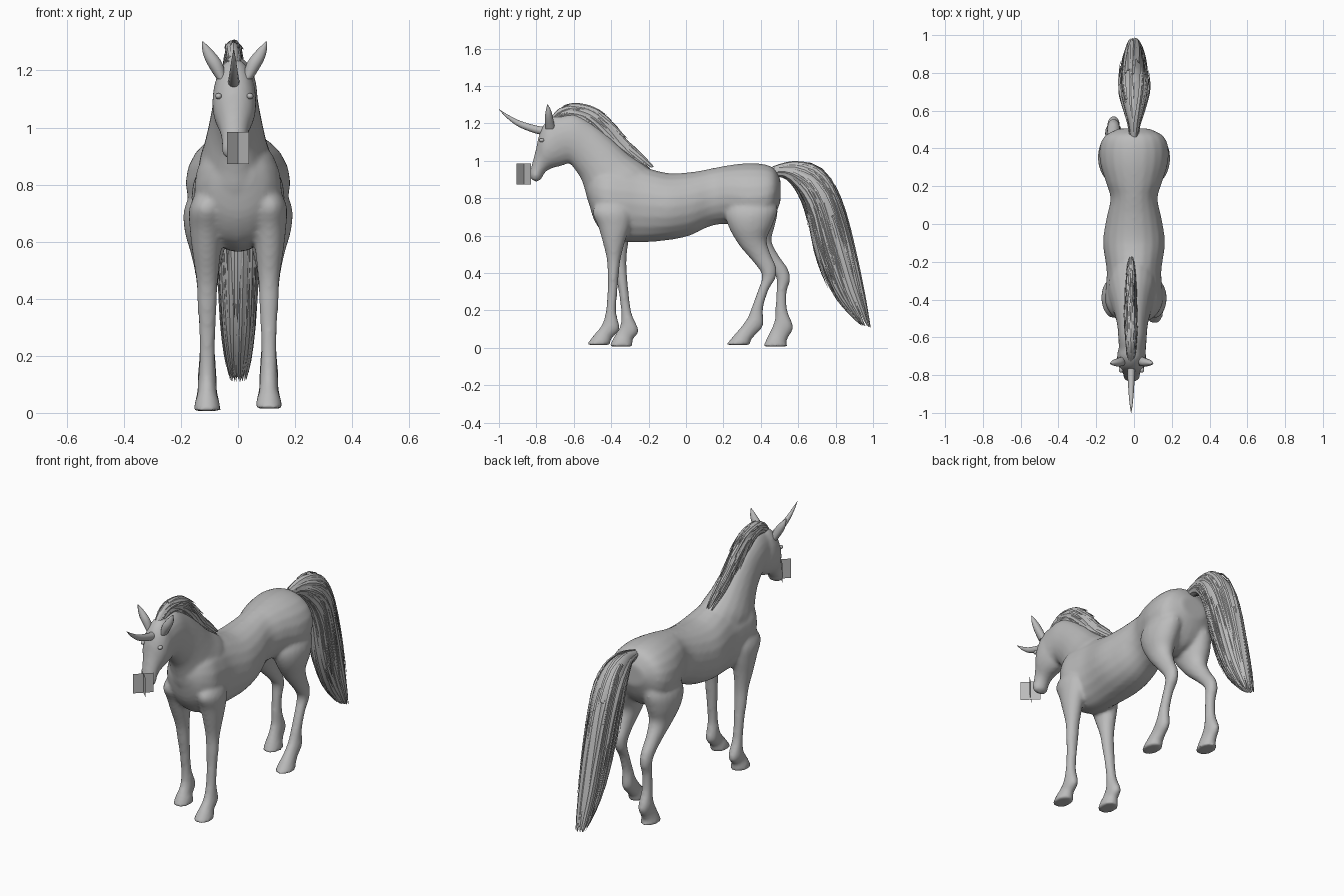
import bpy, bmesh, math, random
from mathutils import Vector

cube = bpy.data.objects.get("Cube")
if cube:
    bpy.data.objects.remove(cube, do_unlink=True)

random.seed(4)
grey = bpy.data.materials.new("plain grey")
grey.use_nodes = True
grey.diffuse_color = (0.5, 0.5, 0.5, 1)
grey.node_tree.nodes["Principled BSDF"].inputs["Base Color"].default_value = grey.diffuse_color


# A section row is (y, z) of one rim, (y, z) of the opposite rim, half width in x, centre x
def section(rows, s):
    """Catmull-Rom blend of the section rows at position s."""
    i = min(int(s), len(rows) - 2)
    t = s - i
    a, b, c, d = (rows[min(max(k, 0), len(rows) - 1)] for k in range(i - 1, i + 3))
    return [q + 0.5 * t * (r - p + t * (2*p - 5*q + 4*r - e + t * (3*(q - r) + e - p)))
            for p, q, r, e in zip(a, b, c, d)]


def surface(rows, s, angle, scale=1.0):
    """Point on the swept ellipse; angle 0 is the first rim."""
    ya, za, yb, zb, w, x = section(rows, s)
    c, n = scale * math.cos(angle) / 2, scale * math.sin(angle)
    return Vector((x + w * n, (ya + yb) / 2 + (ya - yb) * c, (za + zb) / 2 + (za - zb) * c))


def skin(bm, rings):
    """Bridge rings of points into a closed tube."""
    rings = [[bm.verts.new(p) for p in ring] for ring in rings]
    n = len(rings[0])
    for r, q in zip(rings, rings[1:]):
        for i in range(n):
            bm.faces.new((r[i], r[(i + 1) % n], q[(i + 1) % n], q[i]))
    bm.faces.new(rings[0][::-1])
    bm.faces.new(rings[-1])


def loft(bm, rows, sides=20, steps=4, scale=1.0):
    count = (len(rows) - 1) * steps
    skin(bm, [[surface(rows, k / steps, math.tau * i / sides, scale) for i in range(sides)]
              for k in range(count + 1)])


def at_x(rows, x):
    return [tuple(r[:5]) + (r[5] if len(r) > 5 else x,) for r in rows]


def finish(name, bm, angle=40):
    bmesh.ops.recalc_face_normals(bm, faces=bm.faces)
    mesh = bpy.data.meshes.new(name)
    bm.to_mesh(mesh)
    bm.free()
    mesh.materials.append(grey)
    obj = bpy.data.objects.new(name, mesh)
    bpy.context.collection.objects.link(obj)
    bpy.ops.object.select_all(action='DESELECT')
    obj.select_set(True)
    bpy.context.view_layer.objects.active = obj
    bpy.ops.object.shade_smooth_by_angle(angle=math.radians(angle))
    return obj


torso = [(-.53, .88, -.52, .78, .05), (-.49, .95, -.49, .68, .11), (-.42, .98, -.43, .60, .15),
         (-.33, .98, -.35, .57, .15), (-.24, .97, -.25, .563, .145), (-.10, .935, -.10, .575, .164),
         (.03, .94, .02, .60, .147), (.14, .96, .13, .65, .125), (.22, .975, .23, .66, .15),
         (.32, .987, .33, .62, .18), (.41, .983, .42, .64, .18), (.47, .96, .47, .70, .15),
         (.505, .90, .505, .78, .08)]
neck = [(-.70, 1.23, -.66, .99, .07), (-.60, 1.25, -.62, .983, .075), (-.50, 1.2, -.585, .94, .08),
        (-.40, 1.12, -.56, .90, .092), (-.30, 1.03, -.54, .84, .11), (-.2, .96, -.52, .77, .13),
        (-.15, .88, -.47, .70, .12)]
head = [(-.66, 1.24, -.62, 1.05, .05), (-.71, 1.24, -.63, .99, .072), (-.76, 1.195, -.67, .972, .077),
        (-.788, 1.13, -.71, .962, .07), (-.803, 1.06, -.745, .945, .053), (-.824, .98, -.765, .92, .044),
        (-.836, .93, -.775, .90, .045), (-.828, .90, -.80, .888, .03)]
fore_leg = [(-.45, .80, -.33, .82, .03, .10), (-.50, .73, -.29, .73, .062, .108),
            (-.47, .65, -.30, .65, .059, .11), (-.447, .57, -.325, .57, .05, .11),
            (-.423, .47, -.35, .47, .038), (-.42, .38, -.36, .38, .034), (-.42, .3, -.368, .29, .029),
            (-.428, .2, -.373, .19, .028), (-.447, .13, -.355, .10, .033), (-.475, .09, -.395, .055, .034),
            (-.50, .06, -.402, .04, .042), (-.533, .015, -.405, .015, .049)]
hind_leg = [(.24, .80, .47, .82, .06, .085), (.21, .72, .49, .74, .087, .10),
            (.23, .64, .465, .66, .08, .108), (.283, .55, .432, .58, .057), (.333, .49, .453, .50, .042),
            (.383, .43, .483, .43, .035), (.407, .38, .478, .37, .032), (.382, .30, .442, .31, .028),
            (.352, .22, .412, .21, .028), (.328, .16, .413, .12, .033), (.292, .11, .372, .07, .034),
            (.25, .06, .347, .04, .042), (.212, .015, .345, .015, .049)]


def stride(rows, shift):
    """The right-hand leg: mirrored and swung backwards towards the hoof."""
    def dy(z):
        return shift * max(0, 1 - z / .75) ** 1.4
    return [(a + dy(b), b - .008, c + dy(d), d - .008, w, -x) for a, b, c, d, w, x in rows]


# Body: all flesh parts blended into one skin
bm = bmesh.new()
loft(bm, at_x(torso, 0))
loft(bm, at_x(neck, -.008))
loft(bm, at_x(head, -.013))
for rows, shift in ((fore_leg, .125), (hind_leg, .205)):
    rows = at_x(rows, .108)
    loft(bm, rows)
    loft(bm, stride(rows, shift))
body = finish("body", bm)
remesh = body.modifiers.new("blend", 'REMESH')
remesh.mode = 'VOXEL'
remesh.voxel_size = .01
remesh.use_smooth_shade = True
smooth = body.modifiers.new("soften", 'SMOOTH')
smooth.factor = .5
smooth.iterations = 7

# Horn
bm = bmesh.new()
loft(bm, at_x([(-.745, 1.18, -.76, 1.138, .021), (-.80, 1.188, -.81, 1.148, .019),
               (-.885, 1.213, -.895, 1.182, .014), (-.95, 1.245, -.957, 1.228, .008),
               (-1, 1.276, -1, 1.274, .001)], -.015), 12)
finish("horn", bm)

# Ears and eyes
ear = [(-.75, 1.17, -.70, 1.17, .018, .045), (-.755, 1.225, -.71, 1.225, .027, .07),
       (-.75, 1.265, -.72, 1.265, .02, .092), (-.742, 1.302, -.738, 1.302, .002, .112)]
for side, label in ((1, "left"), (-1, "right")):
    bm = bmesh.new()
    loft(bm, [r[:5] + (side * r[5] - .012,) for r in ear], 12)
    finish(label + "_ear", bm)
    bm = bmesh.new()
    bmesh.ops.create_uvsphere(bm, u_segments=12, v_segments=8, radius=.015)
    bmesh.ops.scale(bm, vec=(.8, 1, .7), verts=bm.verts)
    bmesh.ops.translate(bm, vec=(side * .055 - .013, -.772, 1.11), verts=bm.verts)
    finish(label + "_eye", bm)


def lock(bm, rows, start, end, angle, drift, lift, width):
    """A flat tapering lock that follows the hair surface and lifts at its tip."""
    steps, rings = 9, []

    def path(t, turn=0):
        return surface(rows, start + (end - start) * t, angle + drift * t + turn, 1 + lift * t * t)
    for k in range(steps + 1):
        t = k / steps
        p = path(t)
        across = (path(t, .1) - p).normalized()
        along = (path(min(t + .05, 1)) - path(max(t - .05, 0))).normalized()
        out = along.cross(across).normalized()
        w = width * (.02 + min(1, .5 + 2 * t) * (1 - t) ** .6)
        rings.append([p + across * w, p + out * w * .35, p - across * w, p - out * w * .35])
    skin(bm, rings)


def hair(name, rows, count, reach, spread, lift, width):
    """A solid core covered with random locks."""
    bm = bmesh.new()
    loft(bm, rows[:-1], 14, 4, .92)
    last = len(rows) - 1
    for _ in range(count):
        start = random.uniform(0, last - .45 * reach)
        end = min(start + reach * random.uniform(.7, 1.1), last)
        lock(bm, rows, start, end, random.uniform(-spread, spread), random.uniform(-.25, .25),
             random.uniform(0, lift), width * random.uniform(.7, 1.2))
    finish(name, bm, 35)


# Mane and tail
mane = [(-.735, 1.22, -.72, 1.17, .014), (-.68, 1.28, -.68, 1.2, .022), (-.61, 1.305, -.60, 1.21, .027),
        (-.50, 1.285, -.53, 1.17, .03), (-.41, 1.215, -.46, 1.10, .03), (-.33, 1.125, -.39, 1.03, .027),
        (-.25, 1.045, -.31, .98, .022), (-.175, .965, -.21, .94, .012)]
tail = [(.46, .965, .46, .92, .02), (.53, .985, .53, .91, .03), (.61, .995, .58, .86, .05),
        (.71, .97, .625, .78, .07), (.79, .88, .66, .68, .078), (.85, .73, .69, .54, .072),
        (.90, .53, .735, .41, .065), (.94, .34, .80, .28, .055), (.967, .2, .88, .18, .04),
        (.985, .11, .94, .12, .025)]
hair("mane", at_x(mane, -.016), 90, 2.2, 2.1, .35, .013)
hair("tail", at_x(tail, 0), 90, 5.5, math.pi, .22, .019)

# Crossed upright cards at the muzzle
bm = bmesh.new()
for s in (1, -1):
    ends = ((-.039, -.867 - s * .038), (.039, -.867 + s * .038))
    low, high = [[bm.verts.new((x, y, z)) for x, y in ends] for z in (.873, .985)]
    bm.faces.new((low[0], low[1], high[1], high[0]))
finish("muzzle_cards", bm)
